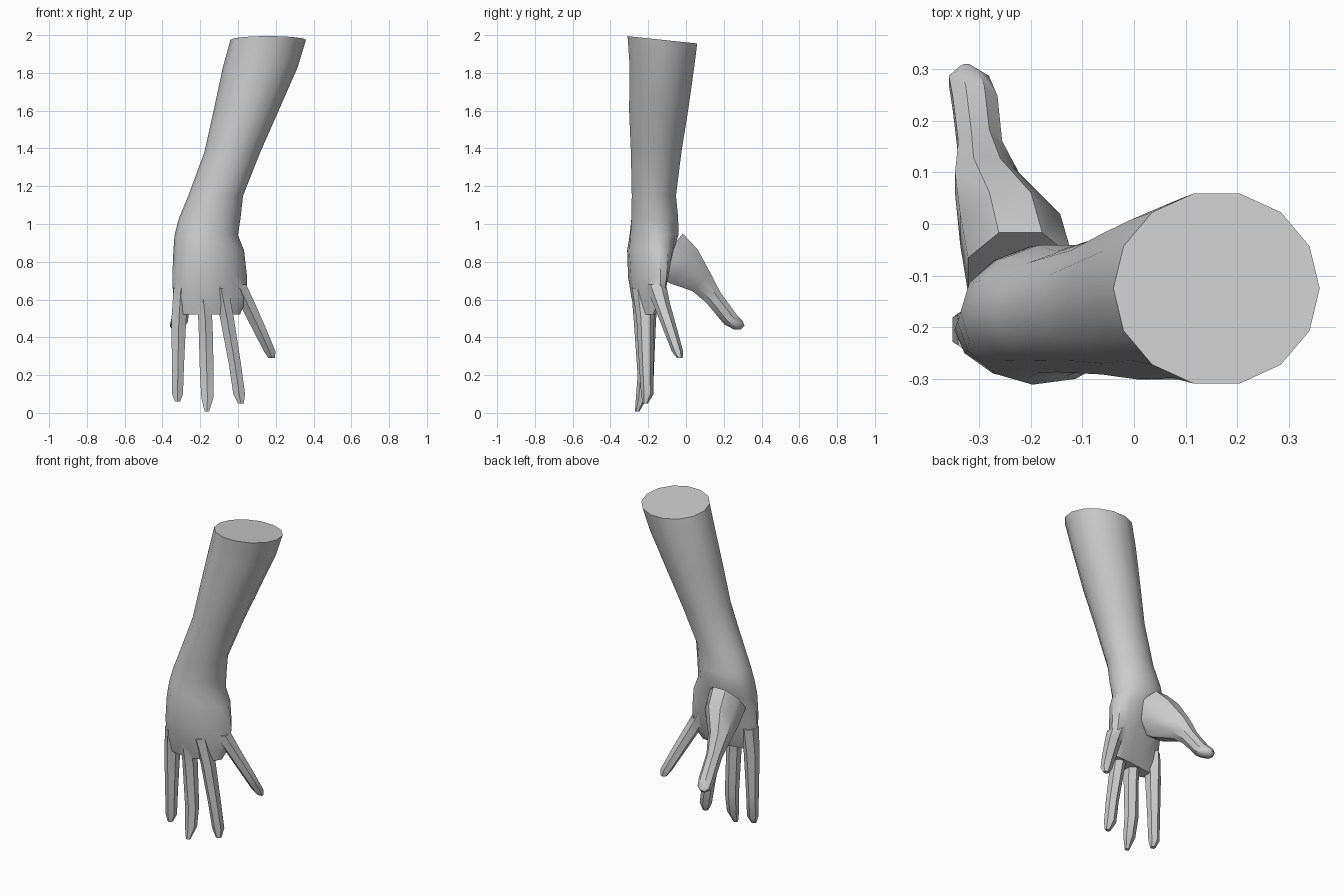
import bpy, bmesh
from math import sin, cos, pi, radians


def loft(name, rows, sides, phase=0.5):
    """Closed tube; each row is x, y, z, half width, half depth, tilt about x, palm arch."""
    bm = bmesh.new()
    rings = []
    for x, y, z, ru, rv, tilt, arch in rows:
        t = radians(tilt)
        ring = []
        for i in range(sides):
            a = 2 * pi * (i + phase) / sides
            u, v = cos(a), sin(a)
            ring.append(bm.verts.new((x + ru * u,
                                      y + rv * v * cos(t) + arch * (u * u + u) / 2,
                                      z + rv * v * sin(t))))
        rings.append(ring)
    for a, b in zip(rings, rings[1:]):
        for i in range(sides):
            j = (i + 1) % sides
            bm.faces.new((a[i], a[j], b[j], b[i]))
    bm.faces.new(rings[0])
    bm.faces.new(rings[-1])
    bmesh.ops.recalc_face_normals(bm, faces=bm.faces)
    mesh = bpy.data.meshes.new(name)
    bm.to_mesh(mesh)
    bm.free()
    ob = bpy.data.objects.new(name, mesh)
    bpy.context.collection.objects.link(ob)
    return ob


# forearm, wrist and palm
arm = loft("forearm_and_palm", [
    (.16, -.125, 1.975, .20, .19, -6, 0),
    (.118, -.128, 1.83, .198, .175, -3, 0),
    (.043, -.145, 1.6, .172, .16, 0, 0),
    (-.03, -.158, 1.38, .148, .137, 0, 0),
    (-.118, -.17, 1.15, .145, .12, 0, 0),
    (-.15, -.165, 1.03, .163, .127, 0, 0),
    (-.168, -.17, .94, .168, .13, 0, .02),
    (-.155, -.19, .86, .187, .12, 0, .05),
    (-.15, -.205, .72, .198, .098, 0, .07),
    (-.147, -.21, .61, .196, .075, 0, .07),
    (-.155, -.215, .52, .165, .045, 0, .04),
], 14, 0)

# thumb, swinging out behind the palm
digits = [loft("thumb", [
    (-.22, -.10, .85, .11, .14, 50, 0),
    (-.24, -.01, .775, .105, .125, 52, 0),
    (-.285, .08, .695, .067, .074, 46, 0),
    (-.298, .145, .61, .046, .05, 35, 0),
    (-.308, .235, .495, .047, .045, 38, 0),
    (-.32, .278, .463, .042, .034, 45, 0),
    (-.325, .30, .452, .016, .015, 45, 0)], 8)]


# fingers: base, middle, near tip and tip, each x, y, z, half width, half depth
fingers = {
    "index_finger": [(-.302, -.205, .66, .045, .06), (-.313, -.205, .5, .045, .047),
                     (-.318, -.205, .25, .037, .036), (-.32, -.205, .1, .033, .031),
                     (-.32, -.215, .06, .016, .014)],
    "middle_finger": [(-.19, -.235, .66, .042, .055), (-.172, -.23, .48, .043, .046),
                      (-.165, -.22, .2, .042, .036), (-.162, -.235, .08, .037, .03),
                      (-.165, -.258, .008, .014, .012)],
    "ring_finger": [(-.09, -.225, .66, .045, .06), (-.058, -.215, .5, .042, .047),
                    (-.015, -.21, .25, .037, .038), (.006, -.205, .1, .036, .033),
                    (.015, -.215, .05, .018, .014)],
    "little_finger": [(.0, -.16, .68, .05, .055), (.048, -.13, .58, .048, .045),
                      (.115, -.083, .44, .042, .037), (.168, -.045, .325, .035, .03),
                      (.178, -.033, .29, .02, .015)],
}
for name, rows in fingers.items():
    digits.append(loft(name, [r + (0, 0) for r in rows], 6))

# merge the digits into one skin
for d in digits:
    m = arm.modifiers.new(d.name, 'BOOLEAN')
    m.operation = 'UNION'
    m.solver = 'EXACT'
    m.object = d
bpy.context.view_layer.update()
skin = bpy.data.meshes.new_from_object(arm.evaluated_get(bpy.context.evaluated_depsgraph_get()))
arm.modifiers.clear()
arm.data = skin
arm.name = "hand_and_forearm"
for d in digits:
    bpy.data.objects.remove(d)

bpy.context.view_layer.objects.active = arm
arm.select_set(True)
bpy.ops.object.shade_smooth_by_angle(angle=radians(40))
